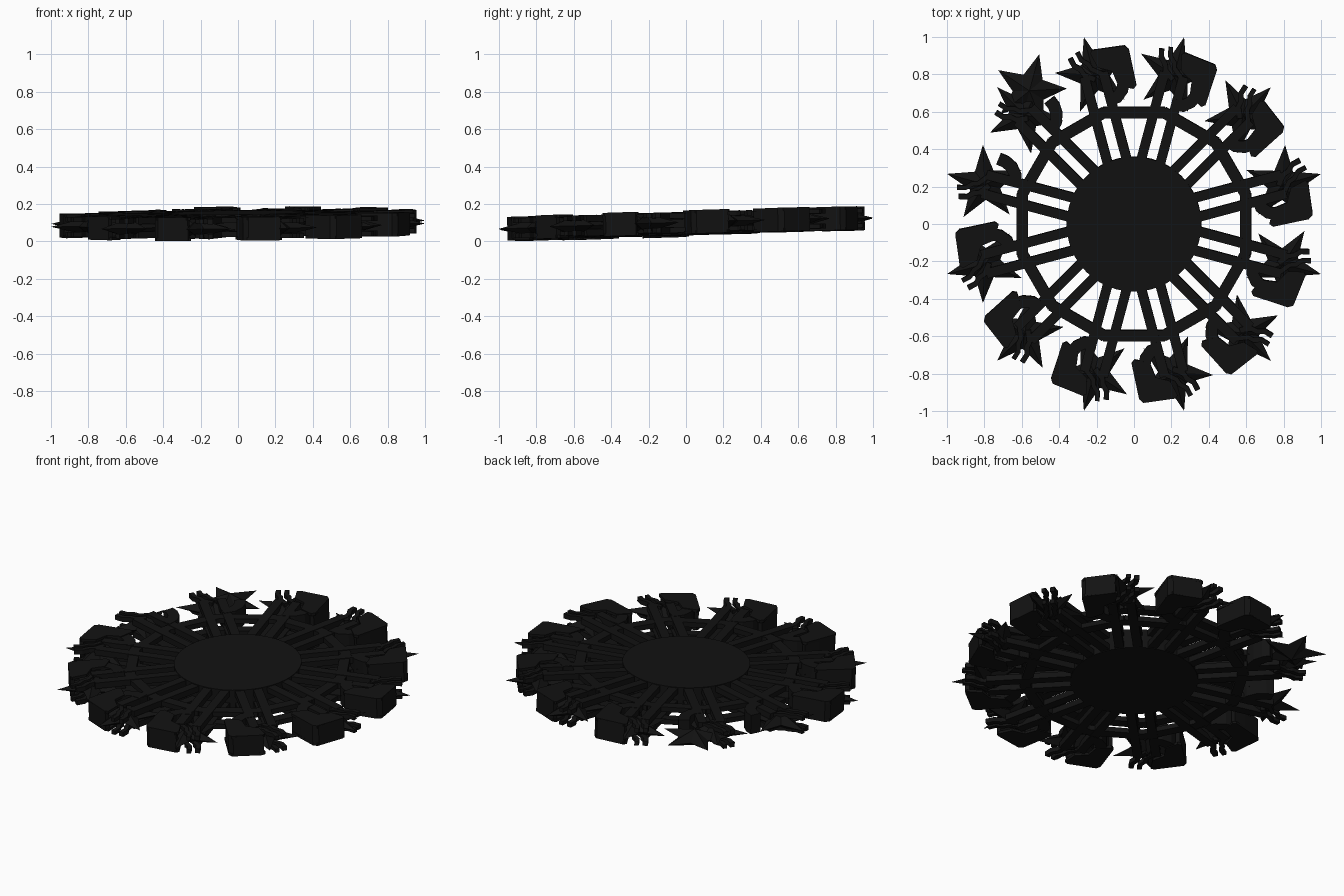
import bpy, bmesh
from math import sin, cos, pi, radians
from mathutils import Matrix, Vector

if "Cube" in bpy.data.objects:
    bpy.data.objects.remove(bpy.data.objects["Cube"])

black = bpy.data.materials.new("black_paint")
black.diffuse_color = (0.006, 0.006, 0.006, 1)
black.use_nodes = True
black.node_tree.nodes["Principled BSDF"].inputs["Base Color"].default_value = black.diffuse_color

# The whole wheel lies almost flat, with a slight tilt
TILT = Matrix.Rotation(0.03, 4, 'X') @ Matrix.Rotation(-0.009, 4, 'Y')
parts = []


def finish(name, bm, smooth=False):
    bmesh.ops.recalc_face_normals(bm, faces=bm.faces)
    me = bpy.data.meshes.new(name)
    bm.to_mesh(me)
    bm.free()
    me.materials.append(black)
    me.transform(TILT)
    ob = bpy.data.objects.new(name, me)
    bpy.context.collection.objects.link(ob)
    parts.append(ob)
    if smooth:
        bpy.ops.object.select_all(action='DESELECT')
        ob.select_set(True)
        bpy.context.view_layer.objects.active = ob
        bpy.ops.object.shade_smooth_by_angle()


def frame(deg):
    """Local x runs outward along the arm, local y runs clockwise."""
    a = radians(deg)
    u, t = Vector((cos(a), sin(a), 0)), Vector((sin(a), -cos(a), 0))
    return Matrix(((u.x, t.x, 0, 0), (u.y, t.y, 0, 0), (0, 0, 1, 0), (0, 0, 0, 1)))


def extrude(bm, pts, z0, z1, mat):
    lo = [bm.verts.new(mat @ Vector((x, y, z0))) for x, y in pts]
    hi = [bm.verts.new(mat @ Vector((x, y, z1))) for x, y in pts]
    bm.faces.new(lo[::-1])
    bm.faces.new(hi)
    n = len(pts)
    for i in range(n):
        j = (i + 1) % n
        bm.faces.new((lo[i], lo[j], hi[j], hi[i]))


def strip(bm, path, w, z0, z1, mat):
    """A bent plate: path thickened by w and extruded in z."""
    p = [Vector(q) for q in path]
    left, right = [], []
    for i, q in enumerate(p):
        d = (p[min(i + 1, len(p) - 1)] - p[max(i - 1, 0)]).normalized()
        n = Vector((-d.y, d.x)) * w / 2
        left.append(q + n)
        right.append(q - n)
    extrude(bm, left + right[::-1], z0, z1, mat)


def star(bm, c, R, r, h, rot, mat):
    """Five-pointed star, raised in the middle on both faces."""
    rim = []
    for i in range(10):
        a, rad = rot + i * pi / 5, (r if i % 2 else R)
        rim.append(bm.verts.new(mat @ Vector((c[0] + rad * cos(a), c[1] + rad * sin(a), 0))))
    for z in (h, -h):
        apex = bm.verts.new(mat @ Vector((c[0], c[1], z)))
        for i in range(10):
            bm.faces.new((apex, rim[i], rim[(i + 1) % 10]))


# Hub
bm = bmesh.new()
bmesh.ops.create_cone(bm, cap_ends=True, segments=48, radius1=0.36, radius2=0.36, depth=0.12)
finish("hub", bm, True)

# Polygon rings, one per side
bm = bmesh.new()
for k in range(12):
    for z in (-0.038, 0.038):
        strip(bm, [(0.597, -0.165), (0.597, 0.165)], 0.06, z - 0.015, z + 0.015, frame(30 * k))
finish("rim_rings", bm)

ARMS = [15 + 30 * k for k in range(12)]
BROKEN = (135, 165)
panel = [(0.70, 0.185), (0.715, 0.205), (0.91, 0.215), (0.935, 0.20), (0.957, 0.03),
         (0.945, 0.01), (0.86, 0.03), (0.82, 0.10), (0.74, 0.11)]
floor_path = [(0.71, 0.185), (0.80, 0.196), (0.91, 0.203), (0.925, 0.19), (0.945, 0.02)]
hook_path = [(0.79, 0.15), (0.75, 0.145), (0.71, 0.125), (0.68, 0.09), (0.67, 0.03)]
claw_path = [(0.80, 0.0), (0.84, -0.05), (0.87, -0.06), (0.90, -0.09), (0.945, -0.10)]

for deg in ARMS:
    M = frame(deg)
    # Twin spokes on both sides
    bm = bmesh.new()
    for y in (-0.052, 0.052):
        for z in (-0.038, 0.038):
            strip(bm, [(0.30, y), (0.83, y)], 0.052, z - 0.018, z + 0.018, M)
    finish("spokes", bm)

    # Star at the tip
    bm = bmesh.new()
    star(bm, (0.825, 0), 0.21, 0.085, 0.05, 0, M)
    if deg == 135:
        star(bm, (0.90, 0.11), 0.20, 0.09, 0.05, radians(60), M)
    finish("star", bm)

    # Curved seat lip and footrest claws
    bm = bmesh.new()
    strip(bm, hook_path, 0.065, -0.058, 0.058, M)
    finish("seat_lip", bm)
    bm = bmesh.new()
    for z in (-0.04, 0.04):
        strip(bm, claw_path, 0.028, z - 0.014, z + 0.014, M)
        strip(bm, [(x + 0.02, y + 0.045) for x, y in claw_path], 0.025, z - 0.012, z + 0.012, M)
    finish("footrest", bm)

    # Gondola: floor plate between two side panels
    if deg not in BROKEN:
        bm = bmesh.new()
        strip(bm, floor_path, 0.025, -0.06, 0.06, M)
        for z in (-0.055, 0.055):
            extrude(bm, panel, z - 0.008, z + 0.008, M)
        finish("gondola", bm)

# Stand the model on the ground
low = min(v.co.z for o in parts for v in o.data.vertices)
for o in parts:
    o.data.transform(Matrix.Translation((0, 0, -low + 0.002)))
